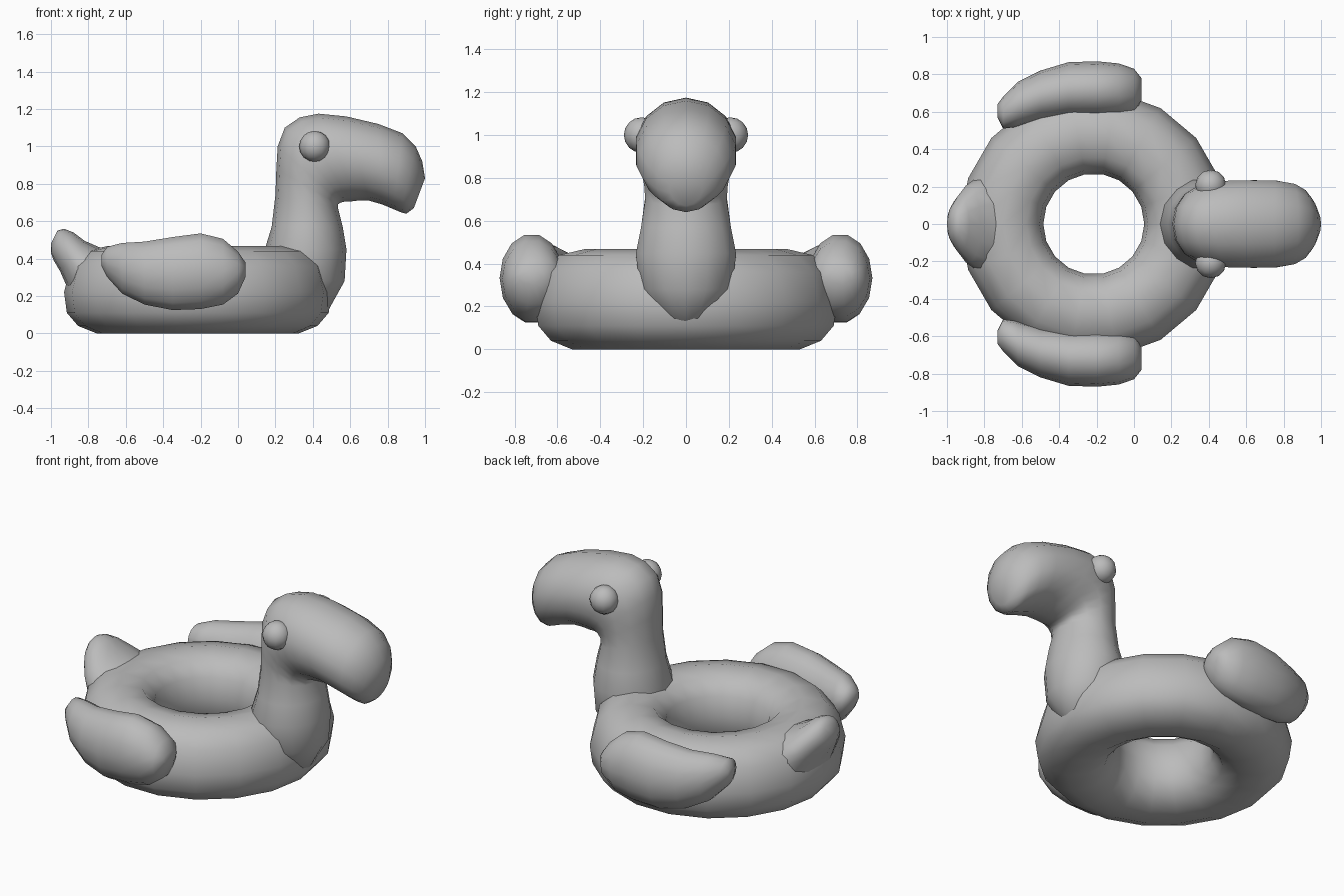
import bpy, bmesh, math
from mathutils import Vector

cube = bpy.data.objects.get("Cube")
if cube:
    bpy.data.objects.remove(cube, do_unlink=True)

grey = bpy.data.materials.new("soft grey vinyl")
grey.use_nodes = True
COLOUR = (0.5, 0.5, 0.5, 1)
grey.diffuse_color = COLOUR
grey.node_tree.nodes["Principled BSDF"].inputs["Base Color"].default_value = COLOUR


def finish(name, bm):
    bmesh.ops.recalc_face_normals(bm, faces=bm.faces)
    for f in bm.faces:
        f.smooth = True
    mesh = bpy.data.meshes.new(name)
    bm.to_mesh(mesh)
    bm.free()
    mesh.materials.append(grey)
    obj = bpy.data.objects.new(name, mesh)
    bpy.context.collection.objects.link(obj)
    return obj


def skin(name, rings, closed=False):
    """Bridge equal rings of points; cap the ends unless the tube is closed."""
    bm = bmesh.new()
    loops = [[bm.verts.new(p) for p in ring] for ring in rings]
    n = len(loops[0])
    pairs = list(zip(loops, loops[1:]))
    if closed:
        pairs.append((loops[-1], loops[0]))
    else:
        bm.faces.new(loops[0])
        bm.faces.new(loops[-1])
    for a, b in pairs:
        for i in range(n):
            j = (i + 1) % n
            bm.faces.new((a[i], a[j], b[j], b[i]))
    return finish(name, bm)


def oval(centre, u, v, sides=14):
    angles = [math.tau * i / sides for i in range(sides)]
    return [centre + u * math.cos(a) + v * math.sin(a) for a in angles]


def side_loft(name, stations):
    """Each station: upper point, lower point (x, z) and half width in y."""
    rings = []
    for (ax, az), (bx, bz), w in stations:
        a, b = Vector((ax, 0, az)), Vector((bx, 0, bz))
        rings.append(oval((a + b) / 2, (a - b) / 2, Vector((0, w, 0))))
    return skin(name, rings)


# Swim ring: flat-bottomed tube section turned about the hole
section = [(.27, .24), (.29, .36), (.36, .44), (.48, .468), (.60, .44), (.68, .36),
           (.715, .22), (.70, .11), (.64, .04), (.54, 0), (.42, .01), (.33, .06), (.28, .14)]
turns = [math.tau * i / 18 for i in range(18)]
skin("swim_ring", [[(r * math.cos(t) - .215, r * math.sin(t), z) for r, z in section]
                   for t in turns], closed=True)

# Neck bending forward into the head and drooping beak
side_loft("neck_and_head", [
    ((.20, .10), (.47, .10), .10),
    ((.16, .28), (.57, .28), .22),
    ((.14, .44), (.58, .45), .24),
    ((.18, .57), (.56, .57), .215),
    ((.20, .74), (.535, .67), .195),
    ((.205, .88), (.535, .69), .20),
    ((.212, 1.0), (.55, .70), .21),
    ((.25, 1.10), (.57, .705), .22),
    ((.33, 1.155), (.60, .705), .23),
    ((.43, 1.175), (.64, .71), .238),
    ((.58, 1.16), (.70, .71), .24),
    ((.75, 1.12), (.77, .69), .238),
    ((.88, 1.07), (.83, .665), .22),
    ((.95, 1.0), (.87, .648), .185),
    ((.985, .92), (.90, .64), .14),
    ((1.0, .83), (.94, .67), .075),
])

# Tail: broad wedge rising from the back of the ring to a rounded tip
side_loft("tail", [
    ((-.62, .40), (-.86, .10), .26),
    ((-.74, .46), (-.915, .25), .25),
    ((-.82, .495), (-.95, .33), .21),
    ((-.88, .54), (-.985, .39), .15),
    ((-.93, .56), (-1.0, .43), .10),
    ((-.965, .55), (-1.0, .48), .05),
])

# Wings: x, inner y, outer y, bottom z, top z
wing = [(.04, .66, .78, .30, .38), (.0, .59, .83, .21, .44), (-.08, .575, .858, .15, .51),
        (-.2, .57, .87, .125, .54), (-.35, .57, .865, .12, .52), (-.5, .55, .82, .15, .495),
        (-.62, .52, .76, .21, .487), (-.7, .51, .68, .30, .465), (-.73, .57, .64, .36, .42)]
for side, label in ((1, "left"), (-1, "right")):
    rings = [oval(Vector((x, side * (y0 + y1) / 2, (z0 + z1) / 2)),
                  Vector((0, (y1 - y0) / 2, 0)), Vector((0, 0, (z1 - z0) / 2)))
             for x, y0, y1, z0, z1 in wing]
    skin(label + "_wing", rings)

    # Bulging eyes
    bm = bmesh.new()
    bmesh.ops.create_uvsphere(bm, u_segments=12, v_segments=8, radius=.083)
    eye = finish(label + "_eye", bm)
    eye.location = (.41, side * .207, 1.0)
